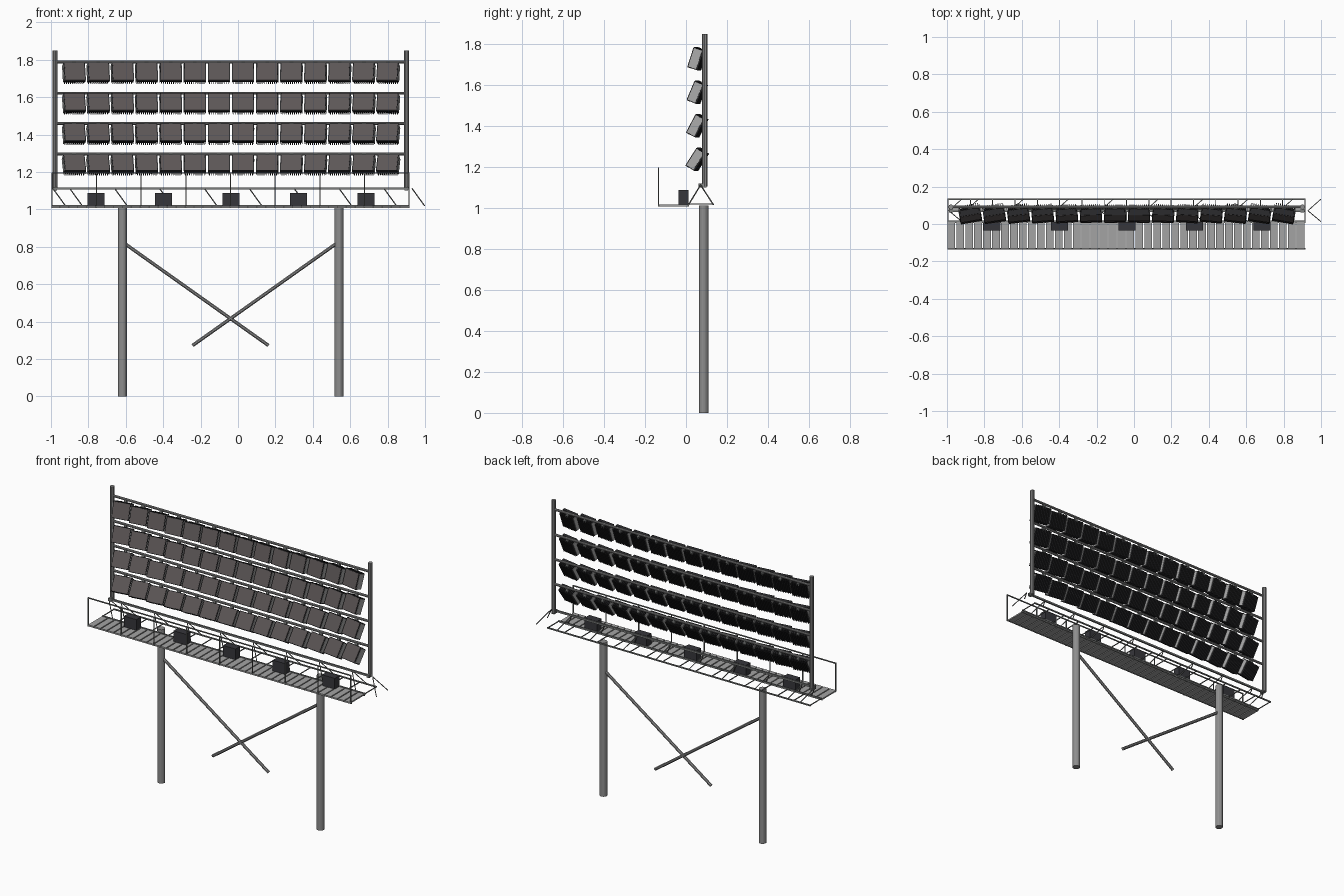
import bpy, bmesh, math
from mathutils import Matrix, Vector

if "Cube" in bpy.data.objects:
    bpy.data.objects.remove(bpy.data.objects["Cube"])

def mat(name, r, g, b):
    m = bpy.data.materials.new(name)
    m.diffuse_color = (r, g, b, 1)
    m.use_nodes = True
    m.node_tree.nodes["Principled BSDF"].inputs["Base Color"].default_value = m.diffuse_color
    return m

STEEL = mat("steel_grey", 0.27, 0.27, 0.27)
RAIL = mat("rail_grey", 0.20, 0.21, 0.205)
GRATE = mat("walkway_grey", 0.37, 0.37, 0.37)
BLACK = mat("heatsink_black", 0.02, 0.02, 0.022)
GLASS = mat("lamp_glass", 0.108, 0.094, 0.094)
PLATE = mat("lamp_side_grey", 0.40, 0.40, 0.40)
BOX = mat("ballast_box", 0.037, 0.037, 0.044)

def box(bm, lo, hi, mi=0):
    lo, hi = Vector(lo), Vector(hi)
    s = hi - lo
    r = bmesh.ops.create_cube(bm, size=1, matrix=Matrix.Translation((lo + hi) / 2) @ Matrix.Diagonal((*s, 1)))
    for f in {f for v in r["verts"] for f in v.link_faces}:
        f.material_index = mi

def bar(bm, a, b, r, sides=4):
    a, b = Vector(a), Vector(b)
    d = b - a
    rot = d.to_track_quat('Z', 'Y').to_matrix().to_4x4()
    turn = Matrix.Rotation(math.pi / sides, 4, 'Z')
    bmesh.ops.create_cone(bm, cap_ends=True, segments=sides, radius1=r, radius2=r, depth=d.length,
                          matrix=Matrix.Translation((a + b) / 2) @ rot @ turn)

def mesh_from(name, bm, mats):
    me = bpy.data.meshes.new(name)
    bm.to_mesh(me)
    bm.free()
    for m in mats:
        me.materials.append(m)
    return me

def place(name, me, matrix=Matrix()):
    o = bpy.data.objects.new(name, me)
    o.matrix_world = matrix
    bpy.context.collection.objects.link(o)
    return o

def build(name, m, fn):
    bm = bmesh.new()
    fn(bm)
    return place(name, mesh_from(name, bm, [m]))

X0, X1 = -0.998, 0.918          # walkway ends
POLE_Y = 0.086
FRONT, BACK = 0.014, 0.132      # truss base chords
APEX_Y, APEX_Z, BASE_Z = 0.071, 1.112, 1.018
RAIL_Z = [1.787, 1.621, 1.459, 1.296]
LAMP_Z = [1.728, 1.564, 1.401, 1.237]

# two support poles
for x in (-0.618, 0.54):
    build("support_pole", STEEL, lambda bm: bar(bm, (x, POLE_Y, 0), (x, POLE_Y, 1.012), 0.0235, 14))

# crossed braces between the poles
def braces(bm):
    bar(bm, (-0.61, POLE_Y, 0.82), (0.163, POLE_Y, 0.272), 0.010, 8)
    bar(bm, (0.53, POLE_Y, 0.82), (-0.243, POLE_Y, 0.272), 0.010, 8)
build("cross_braces", STEEL, braces)

# end posts of the lamp frame
def posts(bm):
    for x in (-0.979, 0.900):
        bar(bm, (x, 0.091, 1.105), (x, 0.091, 1.848), 0.0135, 10)
build("frame_posts", STEEL, posts)

# horizontal rails that carry the lamps
def rails(bm):
    for z in RAIL_Z:
        bar(bm, (-0.979, 0.091, z), (0.900, 0.091, z), 0.008, 8)
build("lamp_rails", STEEL, rails)

# triangular truss under the frame
def truss(bm):
    bar(bm, (-0.985, APEX_Y, APEX_Z), (0.915, APEX_Y, APEX_Z), 0.008)
    for y in (FRONT, BACK):
        bar(bm, (X0, y, BASE_Z), (X1, y, BASE_Z), 0.0055)
    starts = [-0.99] + [-0.90 + 0.24 * k for k in range(8)] + [0.93]
    for x in starts:
        for y in (FRONT, BACK):
            bar(bm, (x, APEX_Y, APEX_Z), (x + 0.068, y, BASE_Z), 0.0032)
    for k in range(17):
        x = X0 + 0.004 + (X1 - X0 - 0.008) * k / 16
        bar(bm, (x, FRONT, BASE_Z), (x, BACK, BASE_Z), 0.0035)
    for x in (-0.979, 0.900):
        box(bm, (x - 0.01, 0.062, 1.1), (x + 0.01, 0.1, 1.12))
build("truss", RAIL, truss)

# slatted walkway
def slats(bm):
    n = 40
    p = (X1 - X0) / n
    for k in range(n):
        x = X0 + p * k
        box(bm, (x, -0.135, 1.008), (x + p * 0.86, 0.014, 1.017))
build("walkway_slats", GRATE, slats)

# edge bars and guard railing
def railing(bm):
    for y in (-0.130, 0.008):
        box(bm, (X0, y - 0.003, 1.006), (X1, y + 0.003, 1.014))
    bar(bm, (X0, -0.134, 1.194), (X1, -0.134, 1.194), 0.0045)
    for k in range(9):
        x = X0 + 0.003 + (X1 - X0 - 0.006) * k / 8
        bar(bm, (x, -0.134, 1.007), (x, -0.134, 1.194), 0.004)
build("guard_railing", RAIL, railing)

# ballast boxes on the walkway
for k in range(5):
    x = -0.76 + 0.361 * k
    build("ballast_box", BOX, lambda bm: box(bm, (x - 0.045, -0.036, 1.017), (x + 0.045, 0.012, 1.088)))

# floodlight: frame, glass, side plates and back fins
bm = bmesh.new()
box(bm, (-0.057, -0.024, -0.052), (0.057, -0.008, 0.052), 0)
box(bm, (-0.053, -0.026, -0.048), (0.053, -0.022, 0.048), 1)
box(bm, (-0.050, -0.008, -0.046), (0.050, 0.010, 0.046), 0)
for s in (-1, 1):
    box(bm, (s * 0.0575 - 0.0015, -0.021, -0.047), (s * 0.0575 + 0.0015, 0.020, 0.047), 2)
for k in range(10):
    x = -0.050 + 0.1 * k / 9
    box(bm, (x - 0.002, -0.008, -0.051), (x + 0.002, 0.027, 0.050), 0)
lamp = mesh_from("floodlight", bm, [BLACK, GLASS, PLATE])

# lamp bank: tilt grows downwards, yaw aims the ends inwards
for r, z in enumerate(LAMP_Z):
    tilt = math.radians(18 + 5 * r)
    for c in range(14):
        x = -0.877 + 0.1292 * c
        yaw = math.radians(10 * (6.5 - c) / 6.5)
        place("floodlight", lamp, Matrix.Translation((x, 0.055, z)) @
              Matrix.Rotation(yaw, 4, 'Z') @ Matrix.Rotation(-tilt, 4, 'X'))

# brackets from rails down to the lamps
def brackets(bm):
    for r in range(4):
        for c in range(14):
            x = -0.877 + 0.1292 * c
            box(bm, (x - 0.010, 0.080, LAMP_Z[r] + 0.03), (x + 0.010, 0.092, RAIL_Z[r] + 0.004))
build("lamp_brackets", RAIL, brackets)
